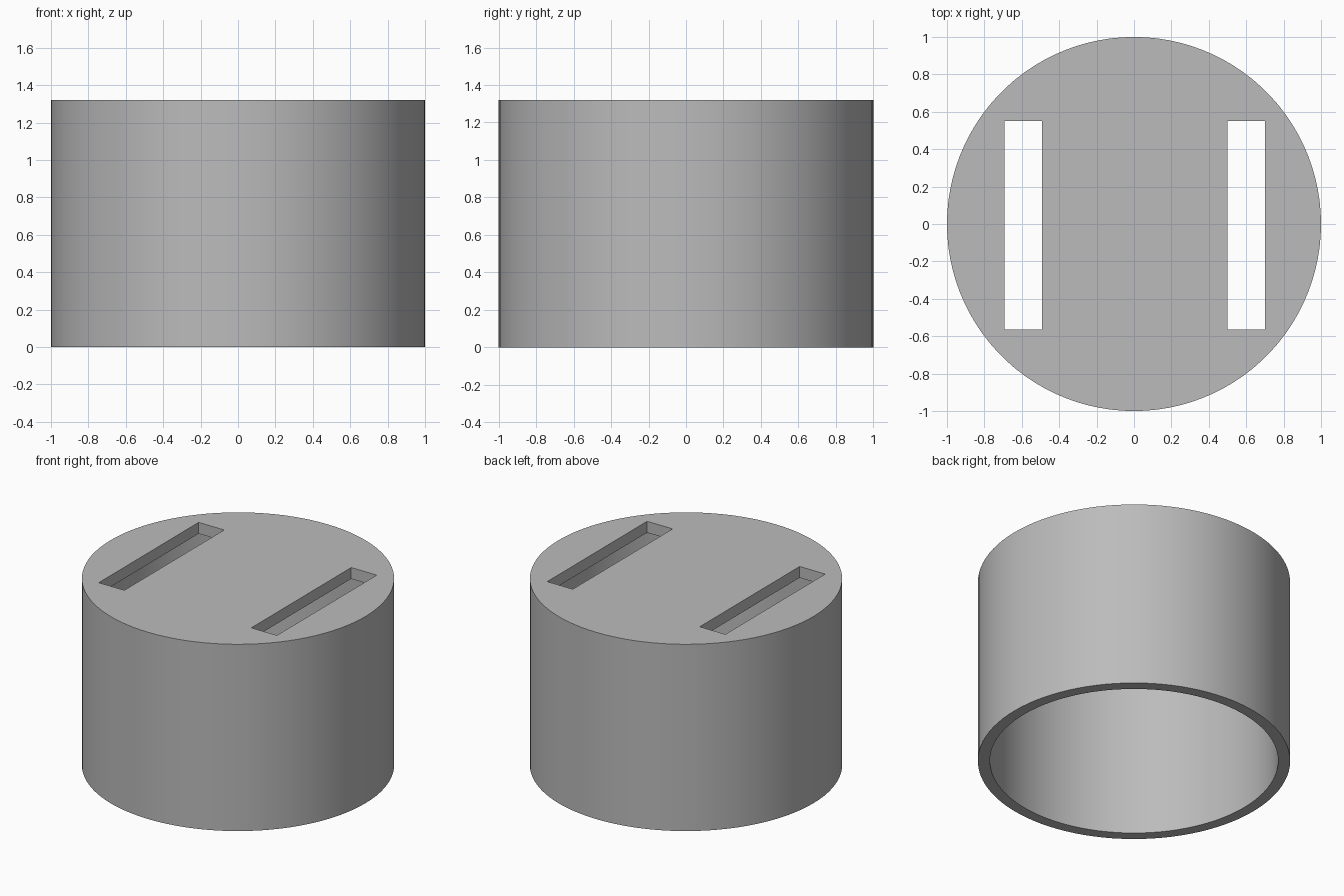
import bpy
import bmesh
import math

cube = bpy.data.objects.get("Cube")
if cube:
    bpy.data.objects.remove(cube, do_unlink=True)

SIDES = 100
HEIGHT = 1.32
RADIUS = 1.0
INNER_RADIUS = 0.923
LID = 0.08

grey = bpy.data.materials.new("plain grey")
grey.use_nodes = True
colour = (0.5, 0.5, 0.5, 1)
grey.diffuse_color = colour
grey.node_tree.nodes["Principled BSDF"].inputs["Base Color"].default_value = colour


def finish(name, bm):
    bmesh.ops.recalc_face_normals(bm, faces=bm.faces)
    mesh = bpy.data.meshes.new(name)
    bm.to_mesh(mesh)
    bm.free()
    mesh.materials.append(grey)
    obj = bpy.data.objects.new(name, mesh)
    bpy.context.collection.objects.link(obj)
    return obj


def ring(bm, radius, z):
    angles = [2 * math.pi * i / SIDES for i in range(SIDES)]
    return [bm.verts.new((radius * math.cos(a), radius * math.sin(a), z)) for a in angles]


def box(name, x0, x1, y0, y1, z0, z1):
    bm = bmesh.new()
    bmesh.ops.create_cube(bm, size=1)
    for v in bm.verts:
        v.co = (x1 if v.co.x > 0 else x0,
                y1 if v.co.y > 0 else y0,
                z1 if v.co.z > 0 else z0)
    return finish(name, bm)


# Hollow cap, open at the bottom
bm = bmesh.new()
rings = [ring(bm, r, z) for r, z in ((RADIUS, HEIGHT), (RADIUS, 0),
                                     (INNER_RADIUS, 0), (INNER_RADIUS, HEIGHT - LID))]
for a, b in zip(rings, rings[1:]):
    for i in range(SIDES):
        j = (i + 1) % SIDES
        bm.faces.new((a[i], a[j], b[j], b[i]))
bm.faces.new(rings[0])
bm.faces.new(rings[-1])
cap = finish("slotted_cap", bm)

# Two long slots cut through the lid
bpy.context.view_layer.objects.active = cap
cap.select_set(True)
for side, x0, x1 in (("right", -0.693, -0.493), ("left", 0.50, 0.70)):
    cutter = box(side + "_slot_cutter", x0, x1, -0.565, 0.55, HEIGHT - 0.2, HEIGHT + 0.1)
    cutter.hide_render = True
    cut = cap.modifiers.new(side + "_slot", "BOOLEAN")
    cut.operation = "DIFFERENCE"
    cut.solver = "EXACT"
    cut.object = cutter
    bpy.ops.object.modifier_apply(modifier=cut.name)
    bpy.data.objects.remove(cutter, do_unlink=True)

bpy.ops.object.shade_smooth_by_angle(angle=math.radians(30))
